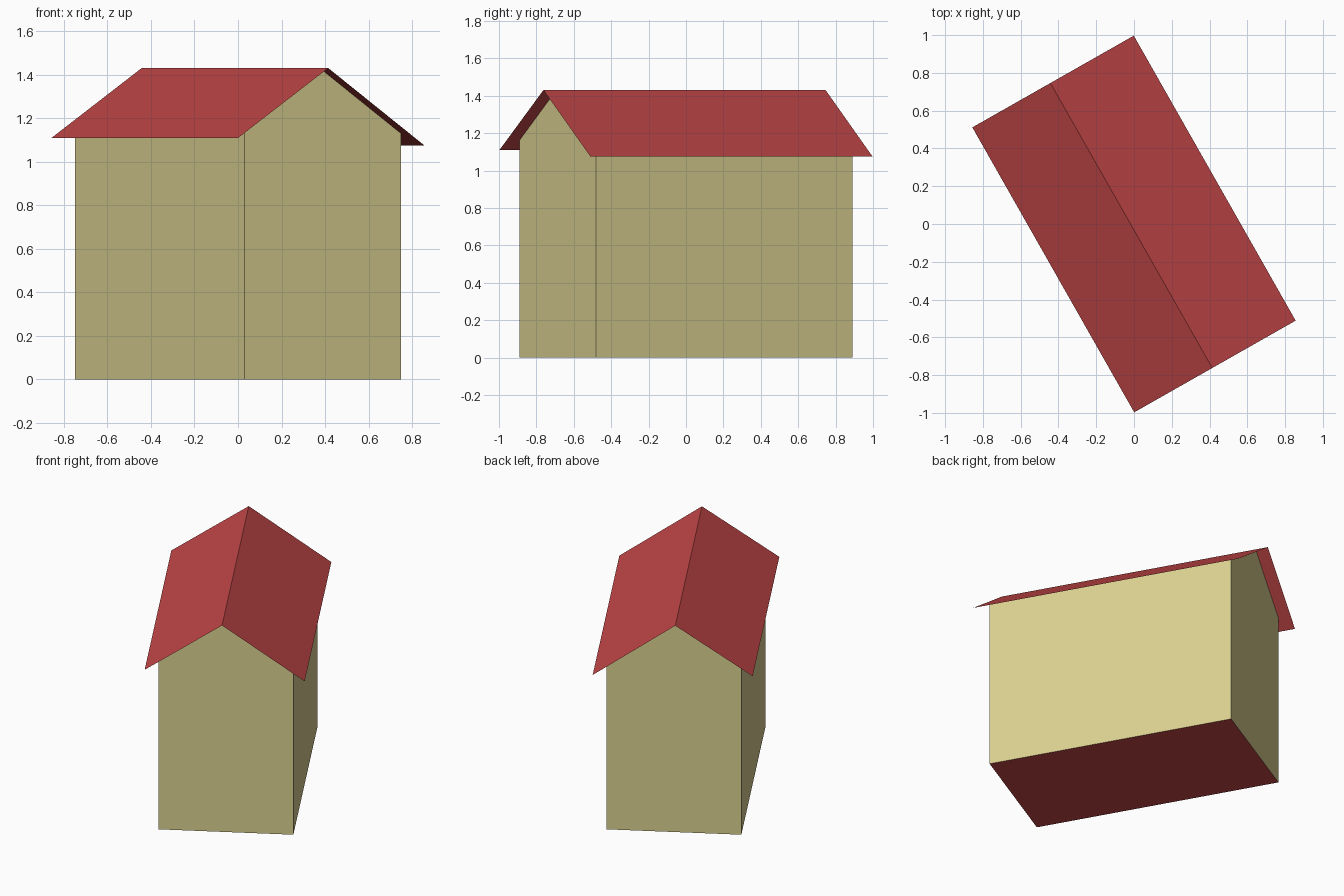
import bpy
import bmesh
import math

cube = bpy.data.objects.get("Cube")
if cube:
    bpy.data.objects.remove(cube, do_unlink=True)

TURN = math.radians(29.6)      # the house stands turned on the plot
RIDGE_U, RIDGE_Z = -0.016, 1.43
ROOF_HALF_W, ROOF_HALF_L = 0.4915, 0.8675
WALL_HALF_W, WALL_HALF_L = 0.4145, 0.788
EAVE_Z = {-1: 1.11, 1: 1.075}


def material(name, rgb):
    m = bpy.data.materials.new(name)
    m.use_nodes = True
    m.diffuse_color = (*rgb, 1)
    m.node_tree.nodes["Principled BSDF"].inputs["Base Color"].default_value = (*rgb, 1)
    return m


def roof_height(u):
    """Height of the roof slope at a distance u across the house."""
    side = 1 if u > RIDGE_U else -1
    run = (u - RIDGE_U) / (side * ROOF_HALF_W - RIDGE_U)
    return RIDGE_Z + (EAVE_Z[side] - RIDGE_Z) * run


def extruded(name, profile, half_len, mat, closed=False, caps=False):
    """Sweep a (u, z) profile along the length of the house."""
    bm = bmesh.new()
    front, back = [[bm.verts.new((u, y, z)) for u, z in profile]
                   for y in (-half_len, half_len)]
    n = len(profile)
    for i in range(n if closed else n - 1):
        j = (i + 1) % n
        bm.faces.new((front[i], front[j], back[j], back[i]))
    if caps:
        bm.faces.new(front)
        bm.faces.new(back[::-1])
    mesh = bpy.data.meshes.new(name)
    bm.to_mesh(mesh)
    bm.free()
    mesh.materials.append(mat)
    obj = bpy.data.objects.new(name, mesh)
    obj.rotation_euler.z = TURN
    bpy.context.collection.objects.link(obj)
    return obj


roof_red = material("roof red", (0.53, 0.06, 0.062))
wall_tan = material("wall tan", (0.70, 0.63, 0.28))

# Thin pitched roof with overhanging eaves
extruded("roof", [(-ROOF_HALF_W, EAVE_Z[-1]), (RIDGE_U, RIDGE_Z),
                  (ROOF_HALF_W, EAVE_Z[1])], ROOF_HALF_L, roof_red)

# Walls with gable ends reaching up to the roof, red underneath
w = WALL_HALF_W
walls = extruded("walls", [(-w, 0), (w, 0), (w, roof_height(w)),
                           (RIDGE_U, RIDGE_Z), (-w, roof_height(-w))],
                 WALL_HALF_L, wall_tan, closed=True, caps=True)
walls.data.materials.append(roof_red)

bm = bmesh.new()
bm.from_mesh(walls.data)
bmesh.ops.recalc_face_normals(bm, faces=bm.faces)
# The roof sheet already covers the top
bmesh.ops.delete(bm, geom=[f for f in bm.faces if f.normal.z > 0.3],
                 context='FACES_ONLY')
for f in bm.faces:
    f.material_index = 1 if f.normal.z < -0.5 else 0
bm.to_mesh(walls.data)
bm.free()

# Roof sheet faces upward
bm = bmesh.new()
roof = bpy.data.objects["roof"]
bm.from_mesh(roof.data)
bm.normal_update()
bmesh.ops.reverse_faces(bm, faces=[f for f in bm.faces if f.normal.z < 0])
bm.to_mesh(roof.data)
bm.free()
